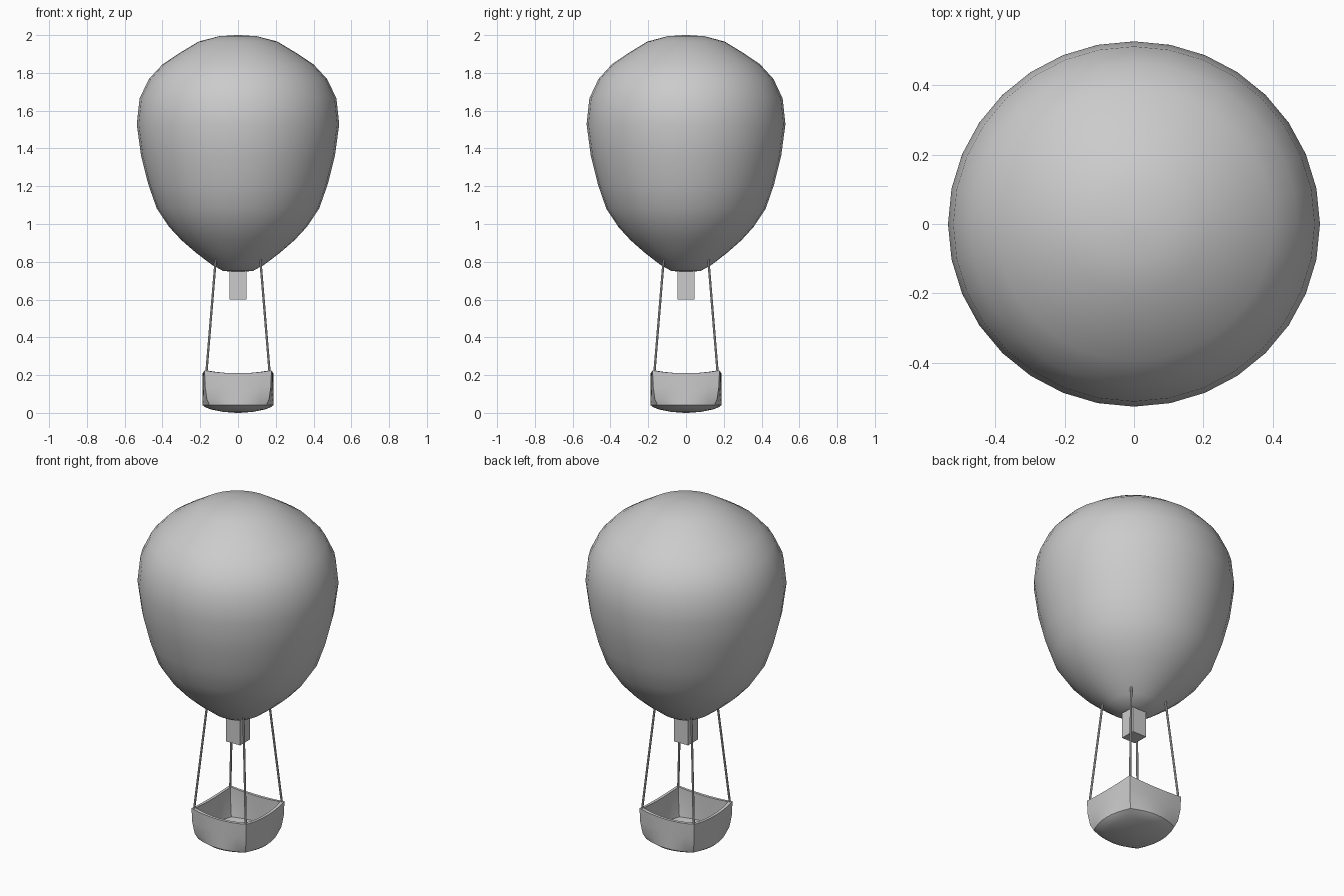
import bpy, bmesh, math
from mathutils import Vector

if "Cube" in bpy.data.objects:
    bpy.data.objects.remove(bpy.data.objects["Cube"])

SEG = 32


def loft(name, rings, angle):
    """Skin closed rings of equal length; first and last rings get capped."""
    bm = bmesh.new()
    loops = [[bm.verts.new(p) for p in ring] for ring in rings]
    for a, b in zip(loops, loops[1:]):
        n = len(a)
        for i in range(n):
            j = (i + 1) % n
            bm.faces.new((a[i], a[j], b[j], b[i]))
    bm.faces.new(loops[0])
    bm.faces.new(loops[-1])
    bmesh.ops.recalc_face_normals(bm, faces=bm.faces)
    mesh = bpy.data.meshes.new(name)
    bm.to_mesh(mesh)
    bm.free()
    ob = bpy.data.objects.new(name, mesh)
    bpy.context.collection.objects.link(ob)
    bpy.ops.object.select_all(action='DESELECT')
    ob.select_set(True)
    bpy.context.view_layer.objects.active = ob
    bpy.ops.object.shade_smooth_by_angle(angle=math.radians(angle))
    return ob


# balloon envelope: lathe profile (radius, z), slightly narrower in y
profile = [(0.01, 0.745), (0.08, 0.752), (0.14, 0.785), (0.225, 0.85),
           (0.30, 0.915), (0.365, 0.985), (0.43, 1.082), (0.475, 1.21),
           (0.513, 1.36), (0.536, 1.528), (0.521, 1.665), (0.472, 1.767),
           (0.40, 1.845), (0.31, 1.905), (0.208, 1.966), (0.10, 1.994), (0.01, 2.0)]
angles = [2 * math.pi * i / SEG for i in range(SEG)]
loft("envelope", [[(r * math.cos(a), 0.982 * r * math.sin(a), z) for a in angles]
                  for r, z in profile], 60)


# basket: bulging square rim blending down into a round, domed bottom
def basket_ring(scale, z, square, lift=0.0):
    ring = []
    for a in angles:
        c, s = abs(math.cos(a)), abs(math.sin(a))
        u = (min(c, s) / max(c, s)) ** 2
        r_sq = (0.187 - 0.010 * u) / max(c, s)
        r = scale * (square * r_sq + (1 - square) * 0.19)
        ring.append((r * math.cos(a), r * math.sin(a), z + lift * u))
    return ring


loft("basket", [
    basket_ring(0.04, 0.0, 0.0),
    basket_ring(0.40, 0.005, 0.0),
    basket_ring(0.75, 0.018, 0.1),
    basket_ring(0.93, 0.031, 0.2),
    basket_ring(1.0, 0.042, 0.4),
    basket_ring(1.0, 0.075, 0.72),
    basket_ring(1.0, 0.14, 0.93),
    basket_ring(1.0, 0.21, 1.0, 0.014),
    basket_ring(0.91, 0.21, 1.0, 0.014),
    basket_ring(0.91, 0.14, 0.93),
    basket_ring(0.90, 0.06, 0.6),
    basket_ring(0.05, 0.05, 0.0),
], 40)

# burner block under the envelope
bpy.ops.mesh.primitive_cube_add(size=1, location=(0, 0, 0.69))
burner = bpy.context.object
burner.name = "burner"
burner.scale = (0.09, 0.09, 0.18)

# four ropes from the basket corners to the envelope
for n, (sx, sy) in enumerate([(1, 1), (-1, 1), (-1, -1), (1, -1)]):
    low = Vector((0.170 * sx, 0.170 * sy, 0.18))
    high = Vector((0.118 * sx, 0.118 * sy, 0.815))
    d = high - low
    bpy.ops.mesh.primitive_cylinder_add(vertices=8, radius=0.006, depth=d.length,
                                        location=(low + high) / 2)
    rope = bpy.context.object
    rope.name = f"rope_{n + 1}"
    rope.rotation_euler = d.to_track_quat('Z', 'Y').to_euler()
    bpy.ops.object.shade_smooth_by_angle()
